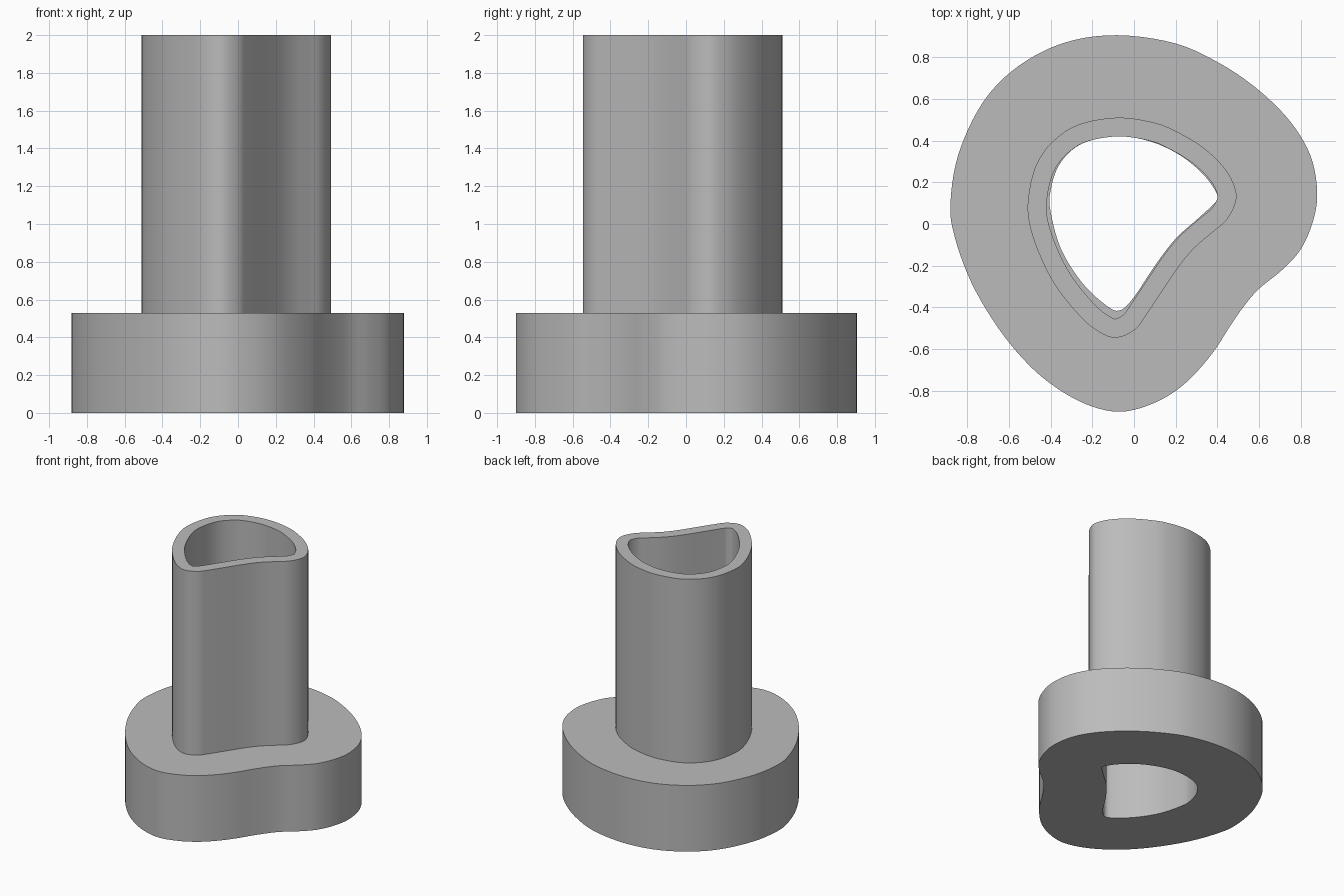
import bpy
import bmesh
import math
from mathutils import Vector

cube = bpy.data.objects.get("Cube")
if cube:
    bpy.data.objects.remove(cube, do_unlink=True)

grey = bpy.data.materials.new("plain_grey")
grey.use_nodes = True
colour = (0.5, 0.5, 0.5, 1)
grey.diffuse_color = colour
grey.node_tree.nodes["Principled BSDF"].inputs["Base Color"].default_value = colour


def smooth_loop(points, steps=5):
    """Closed Catmull-Rom curve through the control points."""
    pts = [Vector(p) for p in points]
    count = len(pts)
    loop = []
    for i in range(count):
        a, b, c, d = (pts[(i + k) % count] for k in (-1, 0, 1, 2))
        for s in range(steps):
            t = s / steps
            loop.append(b + (c - a) * t / 2
                        + (a * 2 - b * 5 + c * 4 - d) * t * t / 2
                        + (b * 3 - a - c * 3 + d) * t ** 3 / 2)
    return loop


def inset_loop(loop, distance):
    """Offset a clockwise loop towards its inside."""
    result = []
    for i, p in enumerate(loop):
        along = (loop[(i + 1) % len(loop)] - loop[i - 1]).normalized()
        result.append(p + Vector((along.y, -along.x)) * distance)
    return result


def hollow_prism(name, outer, inner, bottom, top):
    """Extrude the area between two loops."""
    bm = bmesh.new()
    edges = []
    for loop in (outer, inner):
        verts = [bm.verts.new((p.x, p.y, bottom)) for p in loop]
        edges += [bm.edges.new((verts[i - 1], verts[i])) for i in range(len(verts))]
    bmesh.ops.triangle_fill(bm, use_beauty=True, use_dissolve=False, edges=edges)
    extruded = bmesh.ops.extrude_face_region(bm, geom=bm.faces[:], use_keep_orig=True)
    moved = [g for g in extruded["geom"] if isinstance(g, bmesh.types.BMVert)]
    bmesh.ops.translate(bm, verts=moved, vec=(0, 0, top - bottom))
    bmesh.ops.recalc_face_normals(bm, faces=bm.faces[:])
    mesh = bpy.data.meshes.new(name)
    bm.to_mesh(mesh)
    bm.free()
    mesh.materials.append(grey)
    obj = bpy.data.objects.new(name, mesh)
    bpy.context.collection.objects.link(obj)
    bpy.ops.object.select_all(action="DESELECT")
    obj.select_set(True)
    bpy.context.view_layer.objects.active = obj
    bpy.ops.object.shade_smooth_by_angle(angle=math.radians(30))
    return obj


# Clockwise outlines, each starting at the back
flange_outline = smooth_loop([
    (-.08, .905), (.2, .865), (.42, .765), (.6, .64), (.75, .49), (.845, .33),
    (.878, .16), (.86, .02), (.8, -.12), (.71, -.22), (.6, -.31), (.53, -.39),
    (.46, -.49), (.39, -.6), (.3, -.71), (.2, -.8), (.08, -.865), (-.06, -.9),
    (-.2, -.875), (-.35, -.8), (-.5, -.68), (-.65, -.5), (-.78, -.28),
    (-.86, -.06), (-.88, .1), (-.84, .34), (-.72, .59), (-.55, .76), (-.33, .87)])

flange_hole = smooth_loop([
    (-.08, .42), (.08, .395), (.22, .33), (.33, .24), (.395, .15), (.395, .11),
    (.3, .02), (.2, -.07), (.1, -.2), (0, -.35), (-.07, -.415), (-.14, -.385),
    (-.25, -.28), (-.35, -.12), (-.4, .06), (-.4, .16), (-.355, .29), (-.25, .385)])

tube_outline = smooth_loop([
    (-.08, .51), (.1, .485), (.22, .435), (.34, .36), (.44, .26), (.488, .16),
    (.483, .09), (.44, .015), (.37, -.045), (.28, -.125), (.2, -.225), (.06, -.435),
    (0, -.51), (-.09, -.545), (-.18, -.51), (-.27, -.43), (-.38, -.29),
    (-.46, -.13), (-.505, .02), (-.505, .14), (-.47, .28), (-.395, .39), (-.27, .475)])

hollow_prism("flange_base", flange_outline, flange_hole, 0, .53)
hollow_prism("tube", tube_outline, inset_loop(tube_outline, .09), .53, 2)
